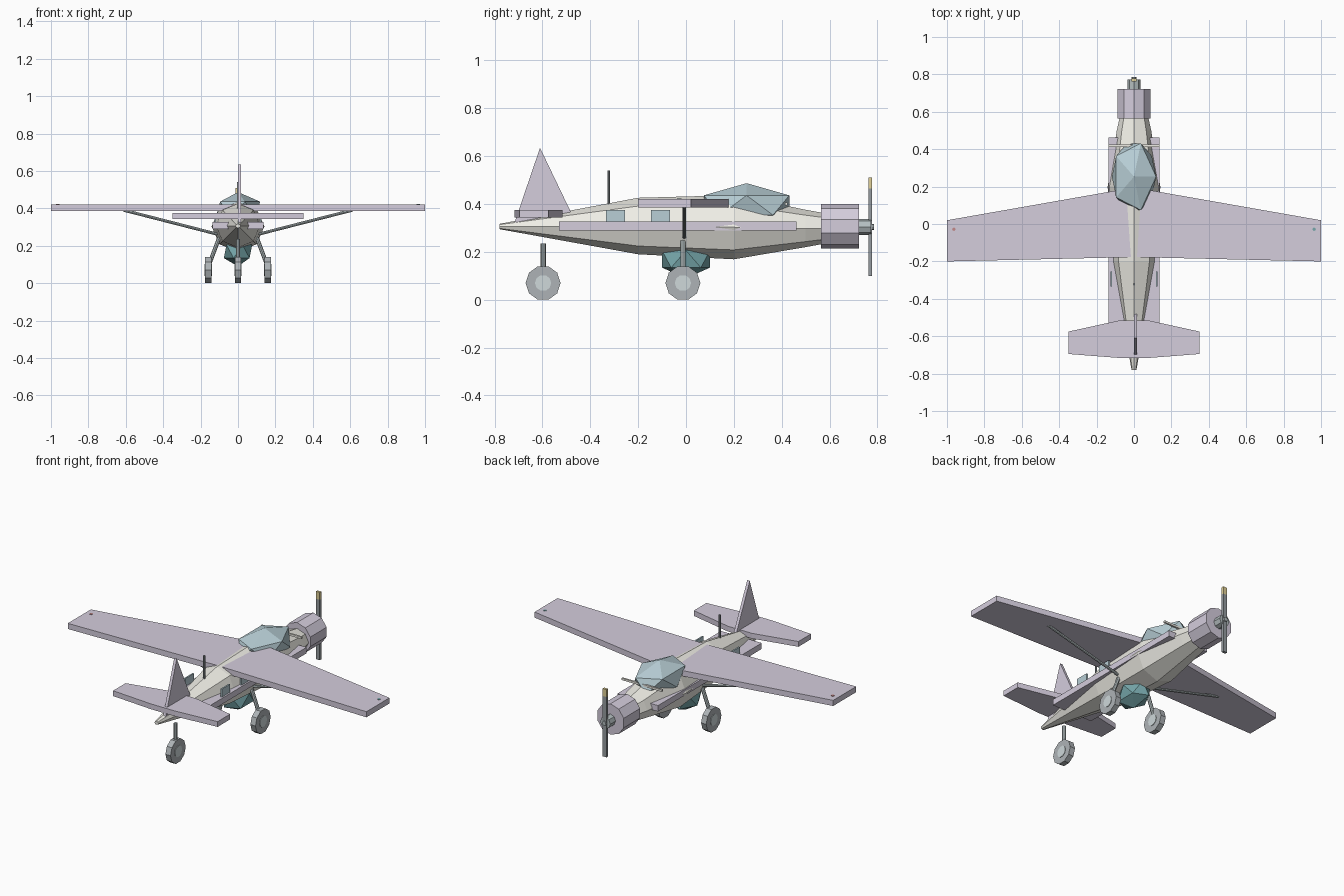
import bpy, bmesh
from math import cos, sin, pi
from mathutils import Vector, Matrix

if "Cube" in bpy.data.objects:
    bpy.data.objects.remove(bpy.data.objects["Cube"])


def mat(name, r, g, b):
    m = bpy.data.materials.new(name)
    m.diffuse_color = (r, g, b, 1)
    m.use_nodes = True
    m.node_tree.nodes["Principled BSDF"].inputs["Base Color"].default_value = m.diffuse_color
    return m


LILAC = mat("lilac", .66, .61, .72)
CREAM = mat("cream", .86, .85, .79)
GLASS = mat("glass", .48, .62, .67)
TEAL = mat("teal", .18, .38, .40)
METAL = mat("metal", .46, .52, .53)
TIRE = mat("tire", .42, .45, .47)
HUB = mat("hub", .62, .69, .70)
DARK = mat("dark", .30, .33, .35)
GOLD = mat("gold", .75, .64, .32)
RED = mat("red", .55, .25, .25)


def finish(name, bm, m):
    bmesh.ops.recalc_face_normals(bm, faces=bm.faces)
    me = bpy.data.meshes.new(name)
    bm.to_mesh(me)
    bm.free()
    me.materials.append(m)
    ob = bpy.data.objects.new(name, me)
    bpy.context.collection.objects.link(ob)
    return ob


def box(name, lo, hi, m):
    lo, hi = Vector(lo), Vector(hi)
    bm = bmesh.new()
    bmesh.ops.create_cube(bm, size=1, matrix=Matrix.Translation((lo + hi) / 2) @ Matrix.Diagonal((*(hi - lo), 1)))
    return finish(name, bm, m)


def plate(name, pts, offset, m):
    """Extrude a flat polygon along offset."""
    bm = bmesh.new()
    f = bm.faces.new([bm.verts.new(p) for p in pts])
    r = bmesh.ops.extrude_face_region(bm, geom=[f])
    new = [v for v in r["geom"] if isinstance(v, bmesh.types.BMVert)]
    bmesh.ops.translate(bm, verts=new, vec=offset)
    if f.is_valid and len([g for g in bm.faces]) < len(pts) + 2:
        bm.faces.new([v for v in f.verts])
    return finish(name, bm, m)


def rod(name, a, b, r, m, n=8):
    a, b = Vector(a), Vector(b)
    d = b - a
    bm = bmesh.new()
    bmesh.ops.create_cone(bm, cap_ends=True, segments=n, radius1=r, radius2=r, depth=d.length,
                          matrix=Matrix.Translation((a + b) / 2) @ d.to_track_quat('Z', 'Y').to_matrix().to_4x4())
    return finish(name, bm, m)


def loft(name, sections, n, m, phase=0):
    """Rings along y; each section is (y, x radius, centre z, z radius)."""
    bm = bmesh.new()
    rings = [[bm.verts.new((rx * cos(2 * pi * i / n + phase), y, zc + rz * sin(2 * pi * i / n + phase)))
              for i in range(n)] for y, rx, zc, rz in sections]
    for p, q in zip(rings, rings[1:]):
        for i in range(n):
            j = (i + 1) % n
            bm.faces.new((p[i], p[j], q[j], q[i]))
    bm.faces.new(rings[0])
    bm.faces.new(rings[-1])
    return finish(name, bm, m)


def faceted_ball(name, centre, radii, m):
    bm = bmesh.new()
    bmesh.ops.create_icosphere(bm, subdivisions=1, radius=1,
                               matrix=Matrix.Translation(centre) @ Matrix.Diagonal((*radii, 1)))
    return finish(name, bm, m)


def wheel(name, x, y):
    """Ten-sided tyre with a lighter hub on both sides, axis along x."""
    for part, half, r, m in (("tire", .017, .073, TIRE), ("hub", .020, .034, HUB)):
        bm = bmesh.new()
        rings = [[bm.verts.new((x + s * half, y + r * cos(2 * pi * i / 10), .07 + r * sin(2 * pi * i / 10)))
                  for i in range(10)] for s in (-1, 1)]
        for i in range(10):
            j = (i + 1) % 10
            bm.faces.new((rings[0][i], rings[0][j], rings[1][j], rings[1][i]))
        for ring in rings:
            bm.faces.new(ring)
        finish(name + "_" + part, bm, m)


# Fuselage, engine cowling and side stripe
loft("fuselage", [(-.78, .013, .306, .011), (-.2, .117, .308, .118), (.2, .141, .303, .134),
                  (.5, .092, .298, .078), (.6, .07, .298, .06)], 8, CREAM, pi / 2)
loft("cowling", [(.565, .093, .307, .093), (.722, .093, .307, .093)], 10, LILAC, pi / 2)
box("side_stripe", (-.136, -.53, .29), (.136, .462, .326), LILAC)

# Canopy, windscreen bar and belly tank
faceted_ball("canopy", (0, .253, .395), (.132, .21, .092), GLASS)
box("windscreen_bar", (-.135, .413, .394), (.135, .424, .406), CREAM)
faceted_ball("belly_tank", (0, 0, .17), (.085, .118, .08), TEAL)

# Spinner and propeller
rod("spinner", (0, .715, .304), (0, .772, .304), .034, METAL)
rod("spinner_cap", (0, .77, .304), (0, .785, .304), .013, METAL)
box("propeller", (-.013, .763, .10), (.013, .778, .465), DARK)
box("propeller_tip", (-.013, .763, .465), (.013, .778, .51), GOLD)

# Wing, tailplane and fin
half = [(0, .18), (.1, .178), (1, .02), (1, -.2), (0, -.177)]
outline = half[1:4] + [(-x, y) for x, y in reversed(half[1:4])]
outline.insert(3, half[4])
plate("wing", [(x, y, .386) for x, y in outline], (0, 0, .034), LILAC)
half = [(.08, -.516), (.35, -.575), (.35, -.695), (.08, -.716)]
outline = half + [(-x, y) for x, y in reversed(half)]
plate("tailplane", [(x, y, .343) for x, y in outline], (0, 0, .032), LILAC)
plate("fin", [(0, -.72, .312), (0, -.61, .635), (0, -.478, .36)], (.017, 0, 0), LILAC)

# Mirrored parts: windows, struts, main gear and wing lights
for side, s in (("left", -1), ("right", 1)):
    for k, y in enumerate((-.295, -.107)):
        xs = sorted((s * .117, s * .126))
        box(f"{side}_window_{k + 1}", (xs[0], y - .04, .315), (xs[1], y + .04, .374), GLASS)
    rod(f"{side}_wing_strut", (s * .11, -.007, .262), (s * .61, -.007, .39), .008, METAL)
    rod(f"{side}_gear_leg", (s * .1, -.013, .245), (s * .158, -.013, .09), .011, METAL)
    wheel(f"{side}_main_wheel", s * .16, -.013)
    rod(f"{side}_wing_light", (s * .963, -.028, .40), (s * .963, -.028, .423), .009, RED if s < 0 else TEAL)

# Tail wheel and antenna
rod("tail_gear_leg", (0, -.597, .09), (0, -.597, .236), .011, METAL)
wheel("tail_wheel", 0, -.597)
rod("antenna", (0, -.323, .38), (0, -.323, .54), .006, DARK)
